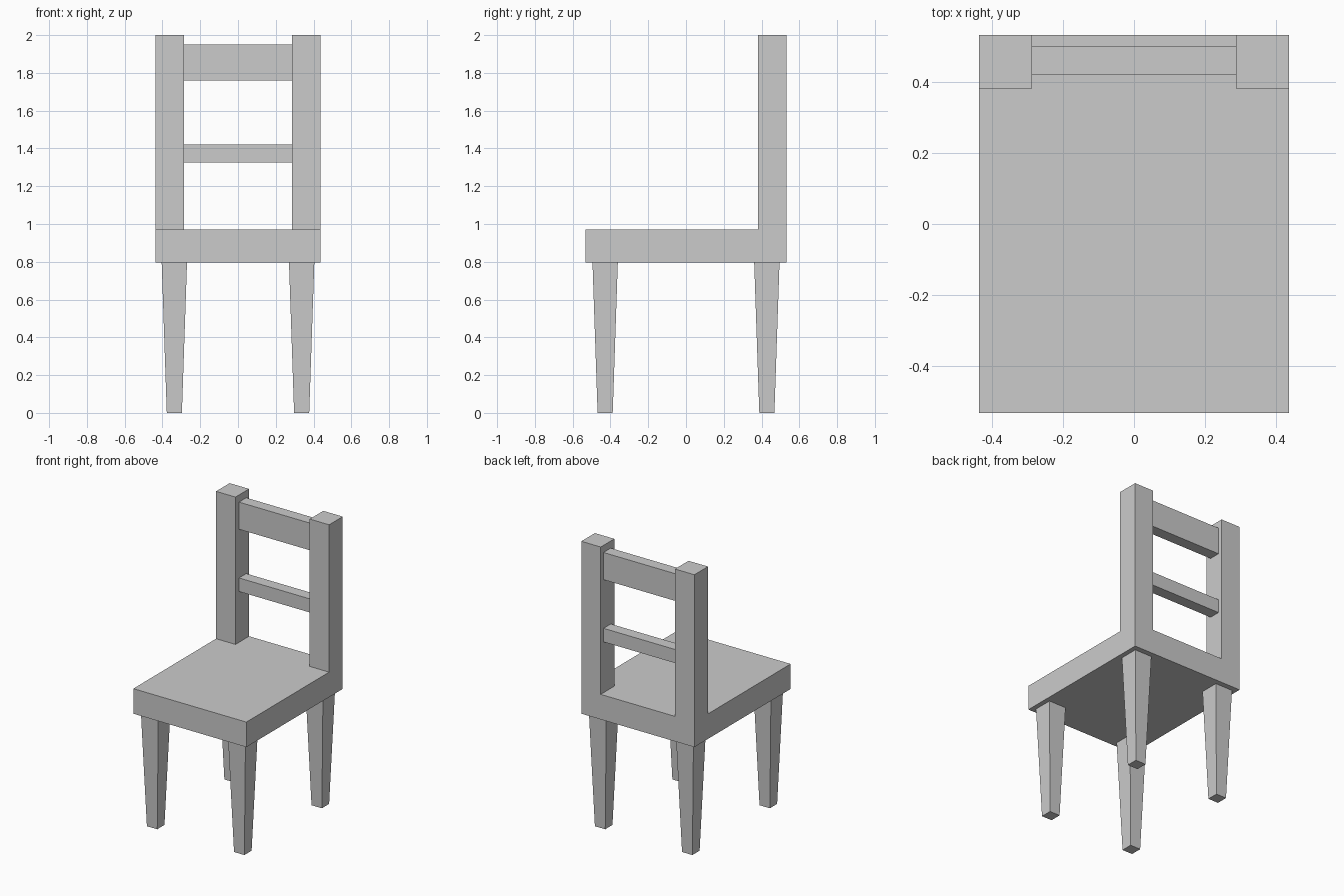
import bpy
import bmesh

if "Cube" in bpy.data.objects:
    bpy.data.objects.remove(bpy.data.objects["Cube"])

SEAT_X, SEAT_Y = 0.437, 0.532      # half sizes of the seat
POST = 0.15                        # thickness of the back posts
SEAT_Z0, SEAT_Z1, TOP_Z = 0.795, 0.97, 2.0
RAIL_X = SEAT_X - POST


def finish(name, bm):
    bmesh.ops.recalc_face_normals(bm, faces=bm.faces)
    mesh = bpy.data.meshes.new(name)
    bm.to_mesh(mesh)
    bm.free()
    obj = bpy.data.objects.new(name, mesh)
    bpy.context.collection.objects.link(obj)
    return obj


def extrude_up(bm, faces, height):
    result = bmesh.ops.extrude_face_region(bm, geom=faces)["geom"]
    verts = [g for g in result if isinstance(g, bmesh.types.BMVert)]
    bmesh.ops.translate(bm, verts=verts, vec=(0, 0, height))
    return [g for g in result if isinstance(g, bmesh.types.BMFace)]


def tapered_box(name, center, bottom, top, z0, z1):
    """Box with separate (half x, half y) at the bottom and top."""
    bm = bmesh.new()
    bmesh.ops.create_cube(bm, size=2)
    for v in bm.verts:
        hx, hy = top if v.co.z > 0 else bottom
        v.co = (center[0] + v.co.x * hx, center[1] + v.co.y * hy,
                z1 if v.co.z > 0 else z0)
    return finish(name, bm)


# Seat slab with the two back posts extruded from its rear corners
bm = bmesh.new()
xs = (-SEAT_X, -RAIL_X, RAIL_X, SEAT_X)
ys = (-SEAT_Y, SEAT_Y - POST, SEAT_Y)
grid = [[bm.verts.new((x, y, SEAT_Z0)) for x in xs] for y in ys]
for j in range(2):
    for i in range(3):
        bm.faces.new((grid[j][i], grid[j][i + 1], grid[j + 1][i + 1], grid[j + 1][i]))
top_faces = extrude_up(bm, bm.faces[:], SEAT_Z1 - SEAT_Z0)
for side in (-1, 1):
    corner = [f for f in top_faces if f.is_valid
              and f.calc_center_median().x * side > RAIL_X
              and f.calc_center_median().y > SEAT_Y - POST]
    extrude_up(bm, corner, TOP_Z - SEAT_Z1)
finish("seat_and_back_posts", bm)

# Back rails between the posts
for name, z0, z1 in (("lower_back_rail", 1.325, 1.42), ("upper_back_rail", 1.76, 1.95)):
    half = (RAIL_X, 0.04)
    tapered_box(name, (0, 0.461), half, half, z0, z1)

# Four tapered legs
for depth, y in (("front", -0.428), ("back", 0.428)):
    for side, x in (("left", -0.337), ("right", 0.337)):
        tapered_box(f"{depth}_{side}_leg", (x, y), (0.04, 0.04), (0.067, 0.067), 0, SEAT_Z0)
